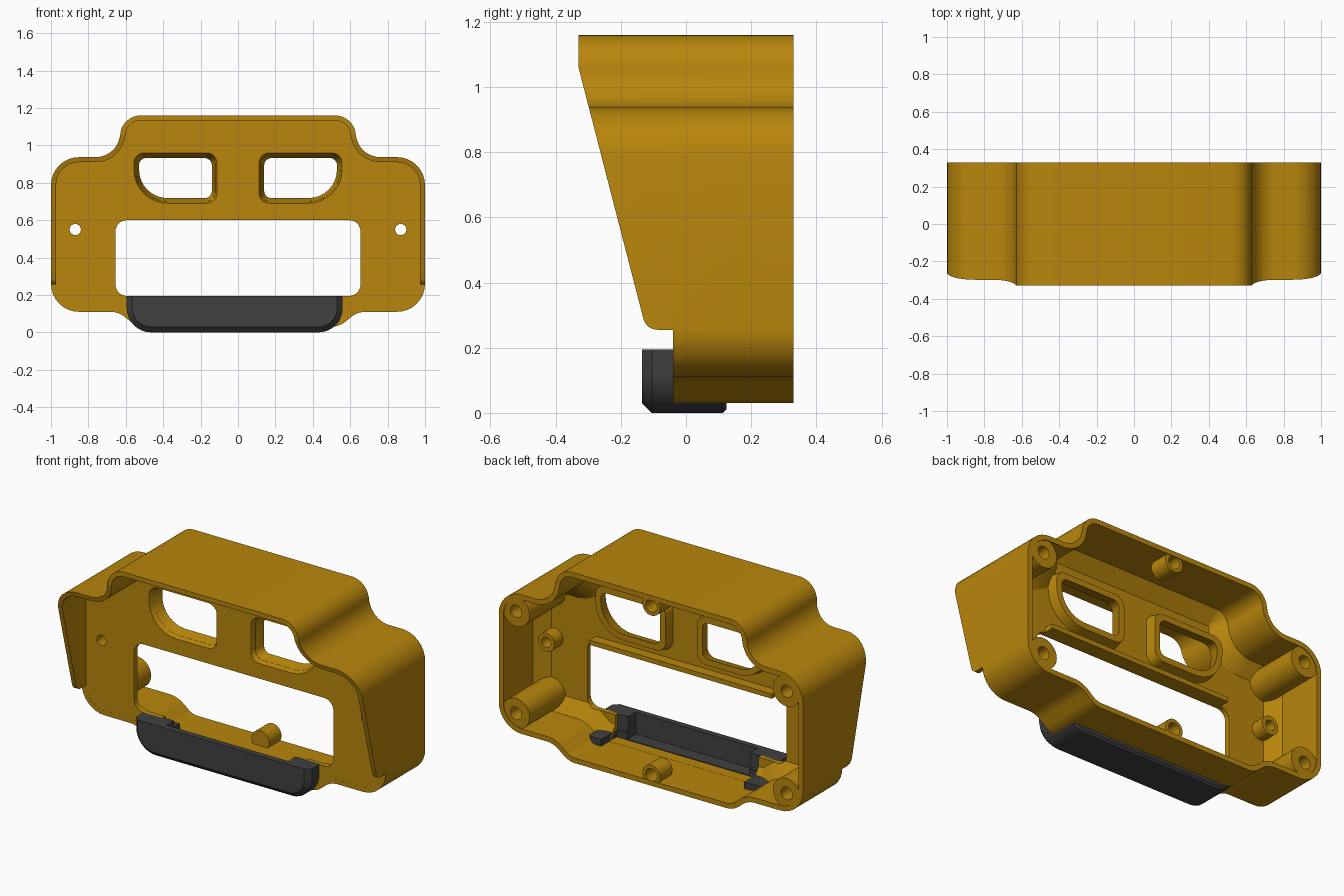
import bpy, bmesh, math
from mathutils import Vector

if "Cube" in bpy.data.objects:
    bpy.data.objects.remove(bpy.data.objects["Cube"])


def material(name, rgb):
    m = bpy.data.materials.new(name)
    m.diffuse_color = (*rgb, 1)
    m.use_nodes = True
    m.node_tree.nodes["Principled BSDF"].inputs["Base Color"].default_value = m.diffuse_color
    return m


GOLD = material("golden_plastic", (0.479, 0.238, 0.0035))
BLACK = material("charcoal_plastic", (0.052, 0.052, 0.052))


def rounded(corners, n=8):
    """Closed outline from (a, b, radius) corners."""
    pts = []
    for i, (a, b, r) in enumerate(corners):
        p = Vector((a, b))
        if r <= 0:
            pts.append(p)
            continue
        u = (Vector(corners[i - 1][:2]) - p).normalized()
        v = (Vector(corners[(i + 1) % len(corners)][:2]) - p).normalized()
        half = u.angle(v) / 2
        c = p + (u + v).normalized() * (r / math.sin(half))
        s, e = p + u * (r / math.tan(half)) - c, p + v * (r / math.tan(half)) - c
        turn = s.angle_signed(e)
        for k in range(n + 1):
            t = -turn * k / n
            pts.append(c + Vector((s.x * math.cos(t) - s.y * math.sin(t),
                                   s.x * math.sin(t) + s.y * math.cos(t))))
    return pts


def circle(x, z, r, n=32):
    return [Vector((x + r * math.cos(2 * math.pi * k / n),
                    z + r * math.sin(2 * math.pi * k / n))) for k in range(n)]


def rect(x0, x1, z0, z1, r=0):
    return rounded([(x0, z0, r), (x1, z0, r), (x1, z1, r), (x0, z1, r)])


def loft(name, rings, mat=None, axis="y", cyclic=False):
    """Skin a list of (outline, position) rings along an axis."""
    bm = bmesh.new()
    loops = [[bm.verts.new((p.x, t, p.y) if axis == "y" else (t, p.x, p.y))
              for p in pts] for pts, t in rings]
    pairs = list(zip(loops, loops[1:])) + ([(loops[-1], loops[0])] if cyclic else [])
    for A, B in pairs:
        for i in range(len(A)):
            j = (i + 1) % len(A)
            bm.faces.new((A[i], A[j], B[j], B[i]))
    if not cyclic:
        bm.faces.new(loops[0])
        bm.faces.new(loops[-1])
    bmesh.ops.recalc_face_normals(bm, faces=bm.faces)
    me = bpy.data.meshes.new(name)
    bm.to_mesh(me)
    bm.free()
    ob = bpy.data.objects.new(name, me)
    bpy.context.collection.objects.link(ob)
    if mat:
        me.materials.append(mat)
    return ob


def cut(target, cutters):
    bpy.context.view_layer.objects.active = target
    for c in cutters:
        m = target.modifiers.new("cut", "BOOLEAN")
        m.operation, m.solver, m.object = "DIFFERENCE", "EXACT", c
        bpy.ops.object.modifier_apply(modifier=m.name)
        bpy.data.objects.remove(c)


# Half outline of the housing, top to bottom: x, z, radius, convex?
HALF = [(0.63, 1.16, 0.11, True), (0.63, 0.937, 0.13, False), (1, 0.937, 0.15, True),
        (1, 0.11, 0.15, True), (0.64, 0.11, 0.12, False), (0.54, 0.03, 0.12, True)]


def housing(d):
    """Housing outline moved inward by d."""
    full = HALF + [(-x, z, r, c) for x, z, r, c in reversed(HALF)]
    out = []
    for i, (x, z, r, convex) in enumerate(full):
        p = Vector((x, z))
        u = (p - Vector(full[i - 1][:2])).normalized()
        v = (Vector(full[(i + 1) % len(full)][:2]) - p).normalized()
        nu, nv = Vector((u.y, -u.x)), Vector((v.y, -v.x))   # clockwise: inward
        q = p + (nu + nv) * (d / (1 + nu.dot(nv)))
        out.append((q.x, q.y, max(r - d, 0.008) if convex else min(r + d, 0.2)))
    return rounded(out)


def eye(side, d):
    """Viewing hole outline with one large lower outer corner."""
    r = 0.055 - d * 0.6
    pts = rounded([(0.112 + d, 0.69 + d, r), (0.557 - d, 0.69 + d, 0.18 - d),
                   (0.557 - d, 0.96 - d, r), (0.112 + d, 0.96 - d, r)])
    return [Vector((p.x * side, p.y)) for p in pts]


# Housing shell: slanted hood in front, hollow behind a thin front plate
body = loft("housing", [(housing(0), -0.33), (housing(0), 0.33)], GOLD)
slant = rounded([(-0.7, -0.3, 0), (-0.04, -0.3, 0), (-0.04, 0.255, 0), (-0.122, 0.255, 0.045),
                 (-0.366, 1.2, 0), (-0.7, 1.2, 0)])
cutters = [
    loft("c", [(slant, -1.5), (slant, 1.5)], axis="x"),
    loft("c", [(housing(0.027), -0.6), (housing(0.027), -0.0395)]),
    loft("c", [(housing(0.11), -0.01), (housing(0.03), 0.05), (housing(0.03), 0.5)]),
    loft("c", [(rect(-0.655, 0.655, 0.195, 0.6, 0.06), t) for t in (-0.2, 0.1)]),
    loft("c", [(rect(-0.47, 0.47, 0.0605, 0.3), t) for t in (-0.2, 0.06)]),
]
for s in (-1, 1):
    cutters.append(loft("c", [(eye(s, 0), -0.0405), (eye(s, 0.028), 0.045)]))
    cutters.append(loft("c", [(circle(s * 0.87, 0.55, 0.03), t) for t in (-0.2, 0.1)]))
cut(body, cutters)


def post(name, x, z, r, y0):
    """Blind screw post opening to the back."""
    o, i = circle(x, z, r), circle(x, z, 0.037)
    loft(name, [(o, y0), (o, 0.326), (i, 0.326), (i, 0.22)], GOLD)


# Parts repeated on both sides
for s, side in ((-1, "left"), (1, "right")):
    loft("eye_frame_" + side, [(eye(s, -0.02), -0.012), (eye(s, -0.008), 0.045),
                               (eye(s, 0.028), 0.045), (eye(s, 0.01), -0.012)], GOLD, cyclic=True)
    o, i = circle(s * 0.87, 0.55, 0.055), circle(s * 0.87, 0.55, 0.0305)
    loft("plate_boss_" + side, [(o, -0.015), (o, 0.07), (i, 0.07), (i, -0.015)],
         GOLD, cyclic=True)
    post("upper_post_" + side, s * 0.89, 0.827, 0.09, -0.02)
    post("lower_post_" + side, s * 0.89, 0.22, 0.09, -0.02)
post("top_post", 0, 1.097, 0.058, 0.21)
post("bottom_post", 0, 0.092, 0.058, 0.21)

# Stiffening lip above the large window
lip = rect(-0.6, 0.6, 0.6, 0.628)
loft("window_lip", [(lip, -0.02), (lip, 0.05)], GOLD)


# Lower tray with bevelled front and open inside
def tray_outline(d):
    return rounded([(-0.595 + d, d, 0.13 - d), (0.56 - d, d, 0.13 - d),
                    (0.56 - d, 0.195, 0), (-0.595 + d, 0.195, 0)])


tray = loft("tray", [(tray_outline(0.03), -0.135), (tray_outline(0), -0.105),
                     (tray_outline(0), 0.113), (tray_outline(0.012), 0.125)], BLACK)
cut(tray, [
    loft("c", [(rect(-0.4, 0.4, 0.065, 0.4), t) for t in (-0.1, 0.01)]),
    loft("c", [(rect(-0.47, 0.47, 0.045, 0.4), t) for t in (-0.02, 0.3)]),
    loft("c", [(rect(-0.9, 0.9, 0.1, 0.4), t) for t in (-0.03, 0.3)]),
])

# Smooth curved walls, keep edges sharp
for ob in bpy.context.scene.objects:
    ob.select_set(True)
bpy.context.view_layer.objects.active = body
bpy.ops.object.shade_smooth_by_angle(angle=math.radians(30))
